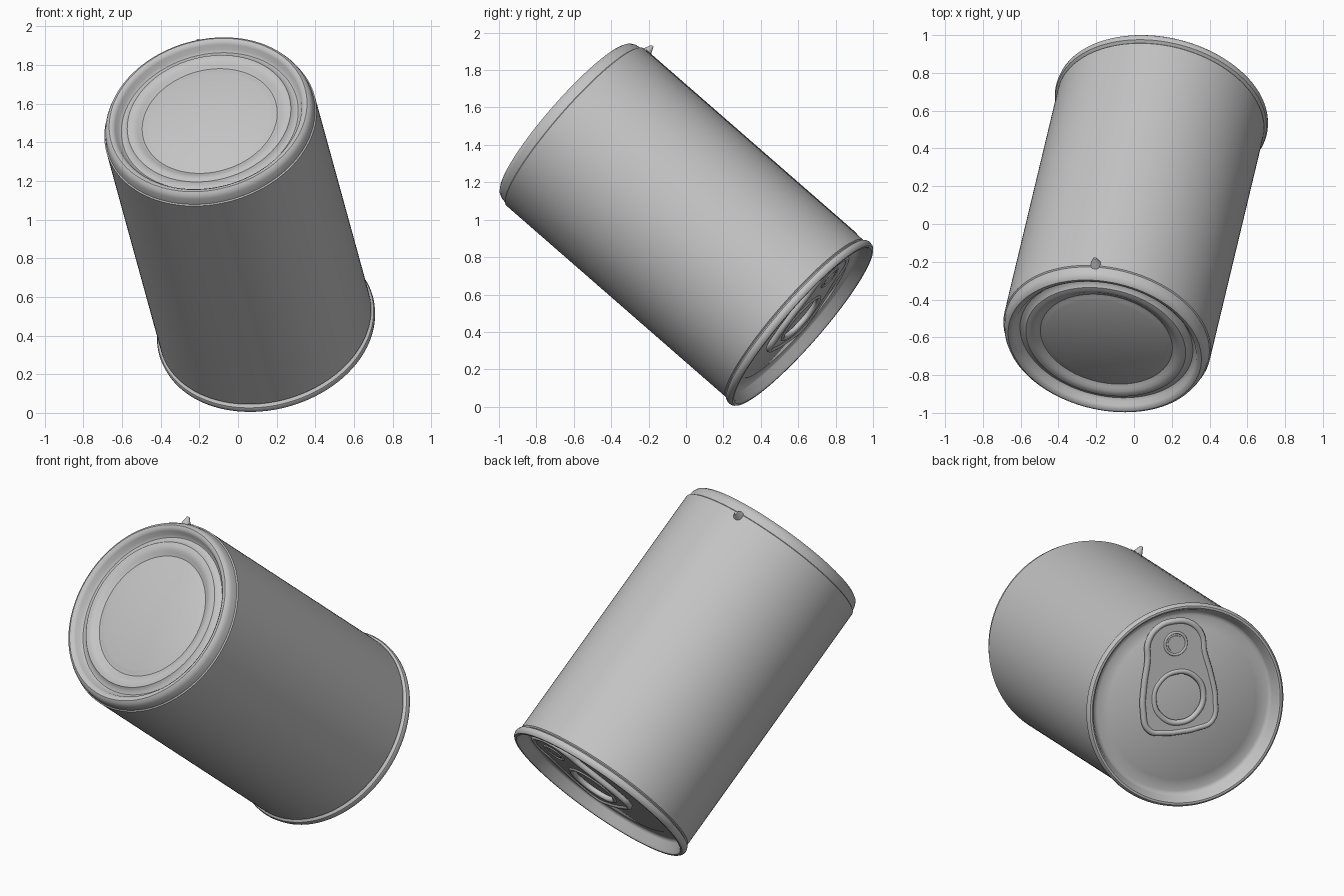
import bpy
import bmesh
from math import sin, cos, pi, radians
from mathutils import Matrix, Vector

if "Cube" in bpy.data.objects:
    bpy.data.objects.remove(bpy.data.objects["Cube"])

# Can frame: local z runs along the can, local y along the pull tab
axis = Vector((-0.178, -0.742, 0.647)).normalized()
tab_dir = Vector((0.5, 0.5, 0.71))
tab_dir = (tab_dir - axis * tab_dir.dot(axis)).normalized()
side = tab_dir.cross(axis)
FRAME = Matrix.Translation((0, 0, 0.978)) @ Matrix((side, tab_dir, axis)).transposed().to_4x4()

metal = bpy.data.materials.new("grey_metal")
metal.use_nodes = True
GREY = (0.55, 0.55, 0.55, 1)
metal.diffuse_color = GREY
metal.node_tree.nodes["Principled BSDF"].inputs["Base Color"].default_value = GREY


def finish(obj, angle=35):
    """Place in the can frame, colour and smooth."""
    obj.data.materials.append(metal)
    obj.matrix_world = FRAME @ obj.matrix_world
    bpy.ops.object.select_all(action='DESELECT')
    obj.select_set(True)
    bpy.context.view_layer.objects.active = obj
    if obj.type == 'CURVE':
        bpy.ops.object.convert(target='MESH')
    bpy.ops.object.shade_smooth_by_angle(angle=radians(angle))


def mesh_object(name, bm):
    bmesh.ops.recalc_face_normals(bm, faces=bm.faces)
    mesh = bpy.data.meshes.new(name)
    bm.to_mesh(mesh)
    bm.free()
    obj = bpy.data.objects.new(name, mesh)
    bpy.context.collection.objects.link(obj)
    return obj


def lathe(name, profile, steps=128):
    bm = bmesh.new()
    verts = [bm.verts.new((r, 0, z)) for r, z in profile]
    edges = [bm.edges.new(pair) for pair in zip(verts, verts[1:])]
    bmesh.ops.spin(bm, geom=verts + edges, cent=(0, 0, 0), axis=(0, 0, 1),
                   angle=2 * pi, steps=steps)
    bmesh.ops.remove_doubles(bm, verts=bm.verts, dist=0.0005)
    finish(mesh_object(name, bm))


def curve_object(name, loops, z, bevel, extrude=0.0, flat=True):
    """Closed smooth loops, as a filled plate or as a tube."""
    data = bpy.data.curves.new(name, 'CURVE')
    data.dimensions = '2D' if flat else '3D'
    data.fill_mode = 'BOTH' if flat else 'FULL'
    data.extrude, data.bevel_depth, data.bevel_resolution = extrude, bevel, 2
    for loop in loops:
        spline = data.splines.new('BEZIER')
        spline.bezier_points.add(len(loop) - 1)
        spline.use_cyclic_u = True
        spline.resolution_u = 8
        for point, (x, y) in zip(spline.bezier_points, loop):
            point.co = (x, y, 0)
            point.handle_left_type = point.handle_right_type = 'AUTO'
    obj = bpy.data.objects.new(name, data)
    bpy.context.collection.objects.link(obj)
    obj.matrix_world = Matrix.Translation((TAB_X, 0, z))
    bpy.context.view_layer.update()
    finish(obj, 50)


def circle(r, y, n=8):
    return [(r * cos(2 * pi * i / n), y + r * sin(2 * pi * i / n)) for i in range(n)]


# Body with the ringed end, rolled rim and recessed lid
lathe("can_body", [
    (0, 0.832), (0.32, 0.832), (0.335, 0.826), (0.355, 0.822), (0.375, 0.832),
    (0.39, 0.842), (0.41, 0.845), (0.43, 0.842), (0.445, 0.825), (0.465, 0.82),
    (0.48, 0.83), (0.49, 0.855), (0.505, 0.868), (0.52, 0.87), (0.535, 0.86),
    (0.545, 0.84), (0.551, 0.805), (0.558, 0.80), (0.558, -0.785),
    (0.552, -0.792), (0.568, -0.802), (0.573, -0.815), (0.57, -0.832),
    (0.56, -0.842), (0.548, -0.842), (0.538, -0.832), (0.52, -0.785),
    (0.51, -0.775), (0.495, -0.772), (0.43, -0.776), (0.415, -0.784), (0, -0.785)])

# Pull tab: plate with a finger hole, rounded edges and a rivet
TAB_X = 0.03
half = [(0.09, -0.145), (0.185, -0.115), (0.21, 0.0), (0.195, 0.14),
        (0.165, 0.28), (0.155, 0.38), (0.09, 0.455)]
outline = [(0, -0.15)] + half + [(0, 0.475)] + [(-x, y) for x, y in reversed(half)]
hole = circle(0.145, 0.045)
curve_object("tab_plate", [outline, hole], -0.808, 0.003, 0.006)
curve_object("tab_edge", [outline], -0.808, 0.018, flat=False)
curve_object("tab_ring", [hole], -0.808, 0.017, flat=False)
curve_object("tab_nose_ridge", [circle(0.062, 0.35)], -0.815, 0.008, flat=False)

bm = bmesh.new()
bmesh.ops.create_cone(bm, cap_ends=True, segments=32, radius1=0.045, radius2=0.055,
                      depth=0.04, matrix=Matrix.Translation((TAB_X, 0.35, -0.8)))
finish(mesh_object("tab_rivet", bm))

# Thin label overlap along the body seam
bm = bmesh.new()
rows = []
for i in range(9):
    a = radians(121 + 22 * i / 8)
    r = 0.562 - 0.005 * i / 8
    rows.append([bm.verts.new((r * cos(a), r * sin(a), z)) for z in (-0.73, 0.79)])
for (a0, a1), (b0, b1) in zip(rows, rows[1:]):
    bm.faces.new((a0, b0, b1, a1))
finish(mesh_object("label_overlap", bm))

# Small nub at the shoulder
out = Vector((cos(radians(127)), sin(radians(127)), 0))
bm = bmesh.new()
bmesh.ops.create_cone(bm, cap_ends=True, segments=12, radius1=0.035, radius2=0.008, depth=0.06,
                      matrix=Matrix.Translation(out * 0.572 + Vector((0, 0, 0.785)))
                      @ out.to_track_quat('Z', 'Y').to_matrix().to_4x4())
finish(mesh_object("shoulder_nub", bm))
